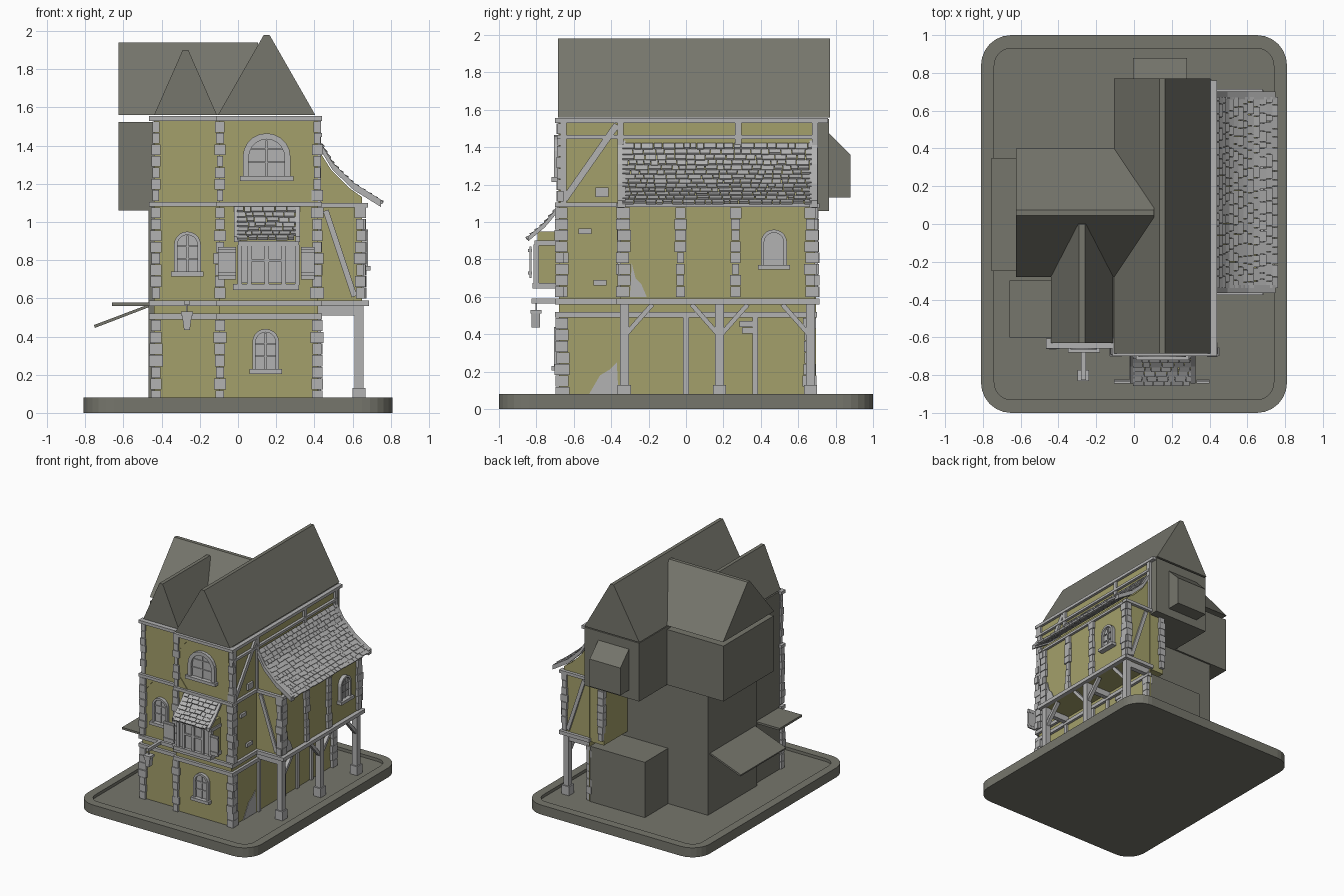
import bpy, bmesh, math, random
from mathutils import Matrix, Vector

random.seed(4)
default_cube = bpy.data.objects.get("Cube")
if default_cube:
    bpy.data.objects.remove(default_cube)


def make_material(name, red, green, blue):
    material = bpy.data.materials.new(name)
    material.use_nodes = True
    colour = (red, green, blue, 1)
    material.diffuse_color = colour
    material.node_tree.nodes["Principled BSDF"].inputs["Base Color"].default_value = colour
    return material


SLATE = make_material("dull slate grey", .18, .18, .15)
PLASTER = make_material("ochre plaster", .37, .35, .145)
STONE = make_material("pale stone grey", .45, .45, .45)


def wall_frame(x, y, turn):
    """Local axes: u along the wall, v up, d outward."""
    return Matrix.Translation((x, y, 0)) @ Matrix.Rotation(math.radians(turn), 4, "Z")


WORLD = wall_frame(0, 0, 0)
LEFT_BAY = wall_frame(0, -.635, 0)
RIGHT_BAY = wall_frame(0, -.675, 0)
SIDE = wall_frame(.415, 0, 90)
JETTY_FRONT = wall_frame(0, -.35, 0)
JETTY_SIDE = wall_frame(.65, 0, 90)
JETTY_BACK = wall_frame(0, .69, 180)


class Part:
    """Collects solids into one mesh object."""

    def __init__(self, name, material, frame=WORLD):
        self.name, self.material, self.frame = name, material, frame
        self.bm = bmesh.new()

    def loft(self, start, end):
        a = [self.bm.verts.new(self.frame @ Vector(p)) for p in start]
        b = [self.bm.verts.new(self.frame @ Vector(p)) for p in end]
        self.bm.faces.new(a)
        self.bm.faces.new(b[::-1])
        for i in range(len(a)):
            j = (i + 1) % len(a)
            self.bm.faces.new((a[j], a[i], b[i], b[j]))

    def prism(self, outline, near, far):
        self.loft([(u, -near, v) for u, v in outline], [(u, -far, v) for u, v in outline])

    def box(self, u, v, d):
        self.prism([(u[0], v[0]), (u[1], v[0]), (u[1], v[1]), (u[0], v[1])], *d)

    def beam(self, start, end, width, near=0, far=.03):
        p, q = Vector(start), Vector(end)
        side = (q - p).orthogonal().normalized() * width / 2
        self.prism([p + side, q + side, q - side, p - side], near, far)

    def quoins(self, u, low, high, width=.055, far=.025, near=-.02):
        count = max(1, round((high - low) / .06))
        step = (high - low) / count
        for i in range(count):
            half = width / 2 + random.uniform(-.007, .007)
            bottom = low + i * step
            self.box((u - half, u + half), (bottom, bottom + step * .94),
                     (near, far + random.uniform(-.004, .004)))

    def shingles(self, profile, u, rows, size):
        def at(t):
            s = min(t, .9999) * (len(profile) - 1)
            i = int(s)
            return Vector(profile[i]).lerp(Vector(profile[i + 1]), s - i)
        for row in range(rows):
            top, low = at(row / rows), at((row + 1.15) / rows)
            lift = Vector((.008, .012))
            left = u[0]
            while left < u[1] - .01:
                right = min(u[1], left + size * random.uniform(.6, 1.3))
                drop = Vector((0, random.uniform(-.004, .004)))
                loop = [top, low + lift * .5 + drop, low + lift * 1.6 + drop, top + lift]
                self.loft([(left, -d, v) for d, v in loop],
                          [(right - .003, -d, v) for d, v in loop])
                left = right

    def finish(self):
        bmesh.ops.recalc_face_normals(self.bm, faces=self.bm.faces[:])
        mesh = bpy.data.meshes.new(self.name)
        self.bm.to_mesh(mesh)
        self.bm.free()
        mesh.materials.append(self.material)
        obj = bpy.data.objects.new(self.name, mesh)
        bpy.context.collection.objects.link(obj)


def arched_window(name, frame, u, low, high, width):
    part = Part(name, STONE, frame)
    half = width / 2

    def arch(r):
        spring = high - half
        curve = [(u + r * math.cos(math.pi * i / 10), spring + r * math.sin(math.pi * i / 10))
                 for i in range(11)]
        return [(u + r, low)] + curve + [(u - r, low)]
    outer, inner = arch(half), arch(half * .75)
    part.prism(inner, -.01, .01)
    for i in range(len(outer) - 1):
        part.prism([outer[i], outer[i + 1], inner[i + 1], inner[i]], -.01, .03)
    part.box((u - half - .015, u + half + .015), (low - .015, low + .01), (-.01, .045))
    part.box((u - .005, u + .005), (low, high - half * .3), (0, .018))
    for level in (.35, .65):
        z = low + (high - low) * level
        part.box((u - half * .75, u + half * .75), (z - .004, z + .004), (0, .018))
    part.finish()


def gable(name, frame, left, right, peak, near, far):
    part = Part(name, SLATE, frame)
    ridge = (left + right) / 2
    part.prism([(left, 1.56), (right, 1.56), (ridge + .015, peak), (ridge - .015, peak)], near, far)
    part.finish()


# Base tray with rounded corners and a sunken floor
tray = bmesh.new()
loop = []
for i in range(28):
    angle = math.radians((i // 7) * 90 + (i % 7) * 15)
    cx = .65 if i // 7 in (0, 3) else -.65
    cy = .84 if i // 7 < 2 else -.84
    loop.append(tray.verts.new((cx + .16 * math.cos(angle), cy + .16 * math.sin(angle), 0)))
bottom = tray.faces.new(loop)
top = bmesh.ops.extrude_face_region(tray, geom=[bottom])["geom"]
bmesh.ops.translate(tray, vec=(0, 0, .08), verts=[v for v in top if isinstance(v, bmesh.types.BMVert)])
lid = [f for f in top if isinstance(f, bmesh.types.BMFace)]
bmesh.ops.inset_region(tray, faces=lid, thickness=.07)
sunk = bmesh.ops.extrude_face_region(tray, geom=lid)["geom"]
bmesh.ops.delete(tray, geom=lid, context="FACES_ONLY")
bmesh.ops.translate(tray, vec=(0, 0, -.025), verts=[v for v in sunk if isinstance(v, bmesh.types.BMVert)])
base = Part("base_tray", SLATE)
base.bm.free()
base.bm = tray
base.finish()

# Plain building masses; depth runs towards the front
core = Part("building_core", SLATE)
core.box((-.1, .41), (.05, .52), (-.69, .67))
core.box((-.1, .41), (.5, 1.08), (-.38, .67))
core.box((-.1, .41), (1.06, 1.55), (-.765, .67))
core.box((-.44, -.1), (.05, 1.55), (.2, .63))
core.box((-.47, 0), (.05, 1.08), (-.38, .27))
core.box((-.625, 0), (1.06, 1.525), (-.395, .275))
core.finish()

back_dormer = Part("back_dormer", SLATE, SIDE)
back_dormer.prism([(.75, 1.13), (.88, 1.13), (.88, 1.36), (.75, 1.49)], -.42, -.135)
back_dormer.finish()

awnings = Part("left_awnings", SLATE)
awnings.prism([(-.75, .445), (-.45, .56), (-.45, .575), (-.755, .46)], -.35, .25)
awnings.box((-.66, -.43), (.56, .577), (.3, .6))
awnings.finish()

# Roofs
gable("main_roof", WORLD, -.105, .405, 1.98, -.77, .685)
gable("front_left_roof", WORLD, -.44, -.11, 1.90, 0, .63)
gable("left_wing_roof", SIDE, -.28, .4, 1.94, -1.04, -.31)

# Plaster faces
for name, frame, u, v in (
        ("left_bay_plaster", LEFT_BAY, (-.44, -.1), (.06, 1.54)),
        ("right_bay_plaster", RIGHT_BAY, (-.1, .415), (.06, 1.54)),
        ("side_plaster", SIDE, (-.675, .695), (.06, 1.54))):
    plaster = Part(name, PLASTER, frame)
    plaster.box(u, v, (-.006, .003))
    plaster.finish()

jetty = Part("jetty_room", PLASTER, JETTY_FRONT)
jetty.prism([(.28, .56), (.65, .56), (.65, 1.13), (.58, 1.18), (.49, 1.27), (.42, 1.38), (.28, 1.38)],
            -1.04, 0)
jetty.finish()

# Corner boards beside the front windows
boards = Part("corner_boards", PLASTER, RIGHT_BAY)
for u, v, du, dv in ((-.06, 1.53, .08, -.1), (.39, 1.53, -.08, -.1), (-.06, 1.1, .07, .09),
                     (.39, 1.1, -.07, .09), (-.13, 1.08, -.07, -.09), (-.4, 1.08, .07, -.09)):
    depth = -.03 if u < -.1 else .008
    boards.prism([(u, v), (u + du, v), (u, v + dv)], depth - .02, depth)
boards.finish()

# Front timbers and cornerstones
left_trim = Part("left_bay_trim", STONE, LEFT_BAY)
right_trim = Part("right_bay_trim", STONE, RIGHT_BAY)
left_trim.quoins(-.43, .06, .49, .06)
left_trim.quoins(-.43, .6, 1.08, .05)
left_trim.quoins(-.43, 1.11, 1.53, .035, .015)
for u, width in ((-.095, .055), (.415, .06)):
    right_trim.quoins(u, .06, .49, width)
    right_trim.quoins(u, .6, 1.08, width)
    right_trim.quoins(u, 1.11, 1.53, .045, .015)
for low, high in ((.49, .52), (.56, .59), (1.08, 1.105), (1.53, 1.555)):
    left_trim.box((-.465, -.1), (low, high), (-.03, .025))
    right_trim.box((-.115, .44), (low, high), (-.03, .025))
left_trim.finish()
right_trim.finish()

arched_window("ground_window", RIGHT_BAY, .145, .22, .44, .14)
arched_window("large_upper_window", RIGHT_BAY, .15, 1.23, 1.465, .25)
arched_window("left_bay_window", LEFT_BAY, -.265, .73, .95, .14)
arched_window("jetty_window", JETTY_SIDE, .47, .76, .96, .14)

# Lantern on its bracket
lantern = Part("hanging_lantern", STONE, LEFT_BAY)
lantern.box((-.28, -.255), (.565, .59), (0, .19))
lantern.box((-.272, -.264), (.52, .57), (.162, .17))
lantern.prism([(-.283, .435), (-.252, .435), (-.242, .51), (-.293, .51)], .145, .19)
lantern.box((-.298, -.237), (.51, .53), (.138, .197))
lantern.finish()

# Projecting bay window with shutters and a shingled hood
bay = Part("bay_window_body", PLASTER, RIGHT_BAY)
bay.prism([(.01, .67), (.31, .67), (.31, .95), (.01, .95)], 0, .12)
bay.finish()
bay = Part("bay_window_frame", STONE, RIGHT_BAY)
bay.box((-.025, .32), (.645, .675), (0, .145))
bay.box((0, .32), (.875, .9), (0, .135))
bay.box((.02, .3), (.68, .88), (.11, .128))
for u in (.01, .06, .15, .24, .31):
    bay.box((u - .012, u + .012), (.67, .88), (.11, .14))
bay.box((.06, .24), (.79, .805), (.11, .14))
for left, right in ((-.105, -.01), (.33, .4)):
    bay.box((left, right), (.7, .87), (.15, .162))
    for z in (.72, .84):
        bay.box((left, right), (z, z + .015), (.148, .17))
bay.finish()
HOOD = [(0, 1.07), (.08, .975), (.17, .9)]
hood = Part("bay_window_hood", STONE, RIGHT_BAY)
hood.shingles(HOOD, (-.005, .305), 7, .05)
for u in (-.02, .3):
    for p, q in zip(HOOD, HOOD[1:]):
        bar = [p, q, (q[0], q[1] + .028), (p[0], p[1] + .028)]
        hood.loft([(u, -d, v - .004) for d, v in bar], [(u + .025, -d, v - .004) for d, v in bar])
hood.finish()

# Right wall timbers, loose bricks and worn plaster
side = Part("side_trim", STONE, SIDE)
side.quoins(-.655, .06, .49, .055)
side.quoins(-.655, .6, 1.08, .05)
side.quoins(.66, .06, .49, .06)
for u in (-.33, .0, .18, .37):
    side.box((u - .015, u + .015), (.06, .5), (-.01, .02))
for u in (-.655, -.35, .28, .69):
    side.box((u - .017, u + .017), (1.1, 1.54), (-.01, .02))
for low, high, end in ((.49, .52, .7), (.56, .59, -.34), (1.08, 1.105, -.34),
                       (1.445, 1.465, .7), (1.53, 1.555, .76)):
    side.box((-.69, end), (low, high), (-.01, .025))
side.beam((-.65, 1.12), (-.37, 1.52), .035, 0, .02)
for u, v, height in ((-.54, .95, .03), (-.45, 1.16, .05), (-.46, .675, .03),
                     (.32, .455, .03), (.335, .42, .03)):
    side.box((u - .035, u + .035), (v - height / 2, v + height / 2), (0, .02))
side.prism([(-.53, .06), (-.36, .06), (-.37, .25), (-.41, .21), (-.46, .18)], 0, .007)
side.finish()

# Jetty trim
jetty_trim = Part("jetty_side_trim", STONE, JETTY_SIDE)
for u, width in ((-.33, .06), (-.03, .05), (.265, .05), (.665, .055)):
    jetty_trim.quoins(u, .6, 1.08, width, .02)
jetty_trim.box((-.375, .71), (.56, .59), (-.03, .035))
jetty_trim.box((-.37, .7), (1.08, 1.1), (-.02, .02))
jetty_trim.prism([(-.3, .6), (-.21, .6), (-.24, .67), (-.27, .7), (-.29, .78)], 0, .007)
jetty_trim.finish()
for name, frame, flip in (("jetty_front_trim", JETTY_FRONT, 1), ("jetty_back_trim", JETTY_BACK, -1)):
    trim = Part(name, STONE, frame)
    for low, high in ((.56, .59), (1.075, 1.1)):
        trim.box(sorted((flip * .4, flip * .68)), (low, high), (-.02, .025))
    trim.quoins(flip * .64, .6, 1.08, .05, .02)
    trim.beam((flip * .46, 1.06), (flip * .61, .61), .03, 0, .015)
    if flip < 0:
        trim.quoins(flip * .3, .6, 1.08, .05, .02)
    trim.finish()

# Arcade posts, braces and joists
arcade = Part("arcade_posts", STONE, JETTY_SIDE)
for u in (-.33, .18, .665):
    arcade.box((u - .024, u + .024), (.06, .57), (-.04, .008))
    arcade.box((u - .035, u + .035), (.05, .13), (-.05, .018))
    arcade.box((u - .02, u + .02), (.51, .56), (-.24, 0))
    for way in (-1, 1):
        if -.36 < u + way * .1 < .69:
            arcade.beam((u, .39), (u + way * .15, .56), .025, -.03, 0)
arcade.finish()

# Curved shingled jetty roof
CURVE = [(.005, 1.41), (.08, 1.285), (.19, 1.18), (.335, 1.09)]
jetty_roof = Part("jetty_roof", STONE, SIDE)
jetty_roof.shingles(CURVE, (-.34, .675), 13, .055)
for u in (-.365, .66):
    for p, q in zip(CURVE, CURVE[1:]):
        bar = [(p[0], p[1] - .012), (q[0], q[1] - .012), (q[0], q[1] + .026), (p[0], p[1] + .026)]
        jetty_roof.loft([(u, -d, v) for d, v in bar], [(u + .042, -d, v) for d, v in bar])
jetty_roof.finish()
